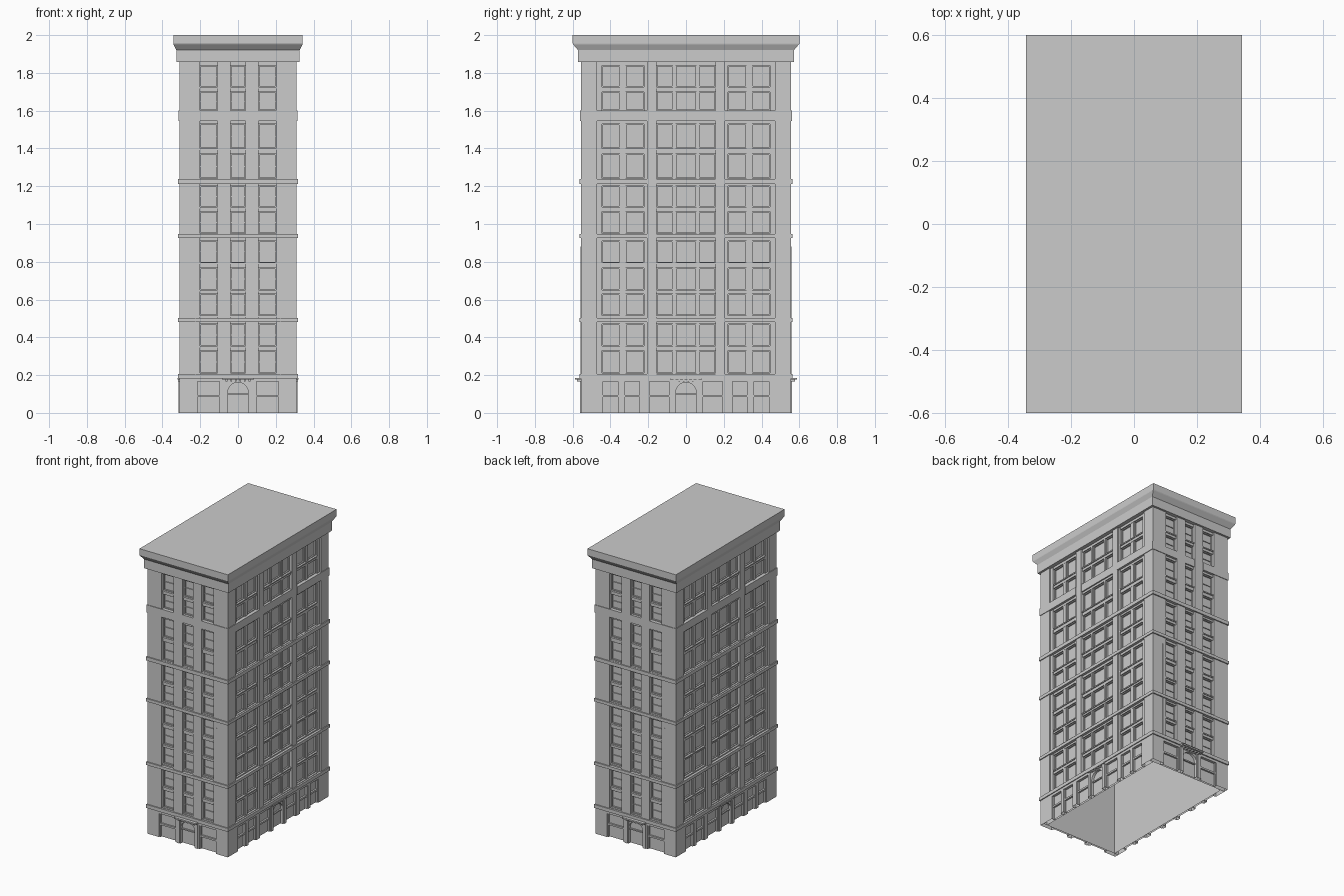
import bpy, bmesh, math
from mathutils import Matrix, Vector

if "Cube" in bpy.data.objects:
    bpy.data.objects.remove(bpy.data.objects["Cube"])

stone = bpy.data.materials.new("pale_grey_stone")
stone.use_nodes = True
stone.diffuse_color = (0.6, 0.6, 0.6, 1)
stone.node_tree.nodes["Principled BSDF"].inputs["Base Color"].default_value = (0.6, 0.6, 0.6, 1)

HALF_X, HALF_Y = 0.311, 0.557      # outer wall planes
DEEP = 0.03                        # wall thickness in front of the glass
ROOF = 1.87
# window rows as (sill, head)
ROWS = [(0.21, 0.33), (0.355, 0.47), (0.515, 0.63), (0.65, 0.767), (0.795, 0.91), (0.95, 1.065),
        (1.09, 1.20), (1.24, 1.37), (1.40, 1.53), (1.60, 1.70), (1.725, 1.84)]


def finish(name, bm):
    bmesh.ops.recalc_face_normals(bm, faces=bm.faces)
    mesh = bpy.data.meshes.new(name)
    bm.to_mesh(mesh)
    bm.free()
    mesh.materials.append(stone)
    obj = bpy.data.objects.new(name, mesh)
    bpy.context.collection.objects.link(obj)
    return obj


def add_box(bm, lo, hi):
    lo, hi = Vector(lo), Vector(hi)
    size = hi - lo
    mat = Matrix.Translation((lo + hi) / 2) @ Matrix.Diagonal((*size, 1))
    bmesh.ops.create_cube(bm, size=1, matrix=mat)


def ring_stack(name, profile, top_cap=False):
    """Rectangular shell through (half x, half y, z) levels."""
    bm = bmesh.new()
    rings = [[bm.verts.new((sx * x, sy * y, z)) for sx, sy in ((-1, -1), (1, -1), (1, 1), (-1, 1))]
             for x, y, z in profile]
    for a, b in zip(rings, rings[1:]):
        for i in range(4):
            j = (i + 1) % 4
            bm.faces.new((a[i], a[j], b[j], b[i]))
    if top_cap:
        bm.faces.new(rings[-1])
    return finish(name, bm)


class Facade:
    """One wall, collected part by part: u along the wall, d inward from its plane, z up."""

    def __init__(self, side, plane, turn):
        self.side, self.plane, self.turn, self.parts = side, plane, turn, {}

    def bm(self, part):
        return self.parts.setdefault(part, bmesh.new())

    def box(self, part, u, d, z):
        add_box(self.bm(part), (u[0], -self.plane + d[0], z[0]), (u[1], -self.plane + d[1], z[1]))

    def pair(self, part, u, d, z):
        self.box(part, u, d, z)
        self.box(part, (-u[1], -u[0]), d, z)

    def prism(self, part, outline, d):
        bm = self.bm(part)
        face = bm.faces.new([bm.verts.new((u, -self.plane + d[0], z)) for u, z in outline])
        out = bmesh.ops.extrude_face_region(bm, geom=[face])["geom"]
        moved = [v for v in out if isinstance(v, bmesh.types.BMVert)]
        bmesh.ops.translate(bm, verts=moved, vec=(0, d[1] - d[0], 0))
        bm.faces.new([bm.verts.new((u, -self.plane + d[0], z)) for u, z in outline])

    def window(self, u, z, rail):
        """Recessed frame, with a meeting rail half way up on sash windows."""
        rim, depth = 0.005, (0.02, DEEP)
        for a in (u[0], u[1] - rim):
            self.box("window_frames", (a, a + rim), depth, z)
        inner = (u[0] + rim, u[1] - rim)
        for b in (z[0], z[1] - rim):
            self.box("window_frames", inner, depth, (b, b + rim))
        if rail:
            mid = (z[0] + z[1]) / 2
            self.box("window_rails", inner, (0.024, DEEP), (mid - 0.002, mid + 0.002))

    def bay(self, u, mullions=(), rail=False):
        """Full-height window bay with spandrels, sills and mullions."""
        edges = [0.19] + [z for row in ROWS for z in row] + [ROOF]
        for low, high in zip(edges[::2], edges[1::2]):
            self.box("spandrels", u, (0.012, DEEP), (low, high))
        stops = [u[0], *[s for m in mullions for s in m], u[1]]
        for low, high in ROWS:
            self.box("window_sills", u, (0.006, 0.02), (low - 0.008, low))
            for pane in zip(stops[::2], stops[1::2]):
                self.window(pane, (low, high), rail)
            for m in mullions:
                self.box("mullions", m, (0.013, DEEP), (low, high))

    def ground_floor(self, end, openings, canopy):
        """Piers between shop openings, mirrored about an arched doorway."""
        top, door = 0.165, 0.053
        cuts = [door] + [u for o in openings for u in o] + [end]
        for u in zip(cuts[::2], cuts[1::2]):
            self.pair("ground_piers", u, (0, DEEP), (0, top))
        self.box("ground_lintel", (-end, end), (0, DEEP), (top, 0.182))
        for a, b in openings:
            self.pair("shop_panels", (a, b), (0.018, DEEP), (0, top))
            self.pair("shop_transoms", (a, b), (0.006, 0.018), (0.084, 0.096))
            for m in (a, b - 0.006):
                self.pair("shop_frames", (m, m + 0.006), (0.006, 0.018), (0, top))
        # arched door surround
        spring = top - door
        arc = [(door * math.cos(t), spring + (door - 0.004) * math.sin(t))
               for t in (math.pi * i / 14 for i in range(15))]
        self.prism("door_arch", [(door, top), *arc, (-door, top)], (0.003, DEEP))
        self.box("door_panel", (-door, door), (0.02, DEEP), (0, top))
        self.box("door_transom", (-door, door), (0.01, 0.02), (0.095, 0.103))
        # door pilasters, canopy and brackets
        self.pair("door_pilasters", (0.06, 0.082), (-0.005, 0), (0, 0.17))
        self.box("door_canopy", (-0.085, 0.085), (-canopy, 0), (0.176, 0.186))
        for i in range(6):
            c = -0.06 + i * 0.024
            self.box("canopy_brackets", (c - 0.005, c + 0.005), (-canopy * 0.7, 0), (0.166, 0.176))

    def build(self):
        for part, bm in self.parts.items():
            # the tower is an open shell where it meets the ground
            soles = [face for face in bm.faces if all(v.co.z < 0.001 for v in face.verts)]
            bmesh.ops.delete(bm, geom=soles, context="FACES")
            bm.transform(Matrix.Rotation(self.turn, 4, "Z"))
            finish(f"{self.side}_{part}", bm)


# Hollow inner tower that carries the glass, open underneath
ring_stack("glass_core", [(HALF_X - DEEP, HALF_Y - DEEP, 0.165), (HALF_X - DEEP, HALF_Y - DEEP, ROOF)])

# Narrow walls: three single-window bays between two piers
for side, turn in (("front", 0), ("back", math.pi)):
    f = Facade(side, HALF_Y, turn)
    z = (0.165, ROOF)
    f.pair("corner_piers", (0.2, HALF_X), (0, DEEP), z)
    f.pair("piers", (0.04, 0.108), (0, DEEP), z)
    for bay in ((-0.2, -0.108), (-0.04, 0.04), (0.108, 0.2)):
        f.bay(bay, rail=True)
    f.pair("frieze_band", (0.108, HALF_X + 0.004), (-0.004, 0.012), (1.545, 1.6))
    f.box("centre_band", (-0.04, 0.04), (0.003, 0.012), (1.545, 1.6))
    f.pair("drain_pipes", (0.225, 0.228), (-0.001, 0), (0.2, 0.88))
    f.ground_floor(HALF_X, [(0.092, 0.22)], 0.03)
    f.build()

# Broad walls: two-, three- and two-window bays
for side, turn in (("right", -math.pi / 2), ("left", math.pi / 2)):
    f = Facade(side, HALF_X, turn)
    z = (0.165, ROOF)
    end = HALF_Y - DEEP
    f.pair("corner_piers", (0.47, end), (0, DEEP), z)
    f.pair("corner_pier_steps", (0.445, 0.47), (0.01, DEEP), z)
    f.pair("piers", (0.155, 0.207), (0, DEEP), z)
    f.pair("pier_steps", (0.207, 0.222), (0.01, DEEP), z)
    f.bay((-0.445, -0.222), [(-0.35, -0.32)])
    f.bay((-0.155, 0.155), [(-0.07, -0.055), (0.055, 0.07)])
    f.bay((0.222, 0.445), [(0.32, 0.35)])
    f.pair("frieze_band", (0.207, HALF_Y), (-0.004, 0.012), (1.545, 1.6))
    f.box("centre_band", (-0.155, 0.155), (0.003, 0.012), (1.545, 1.6))
    f.ground_floor(end, [(0.085, 0.2), (0.24, 0.33), (0.355, 0.445)], 0.01)
    f.build()

# Ledges that wrap the whole tower
for name, low, high in (("ground_ledge", 0.182, 0.206), ("lower_ledge", 0.482, 0.503),
                        ("middle_ledge", 0.926, 0.947), ("upper_ledge", 1.213, 1.238)):
    x, y = HALF_X + 0.006, HALF_Y + 0.008
    inner = (HALF_X - DEEP, HALF_Y - DEEP)
    ring_stack(name, [(*inner, low), (x, y, low), (x, y, high), (*inner, high)])

# Flared cornice and flat roof
ring_stack("cornice", [(HALF_X - DEEP, HALF_Y - DEEP, 1.857), (0.326, 0.571, 1.857), (0.326, 0.571, 1.92),
                       (0.341, 0.597, 1.95), (0.342, 0.6, 1.955), (0.342, 0.6, 2.0)], top_cap=True)
